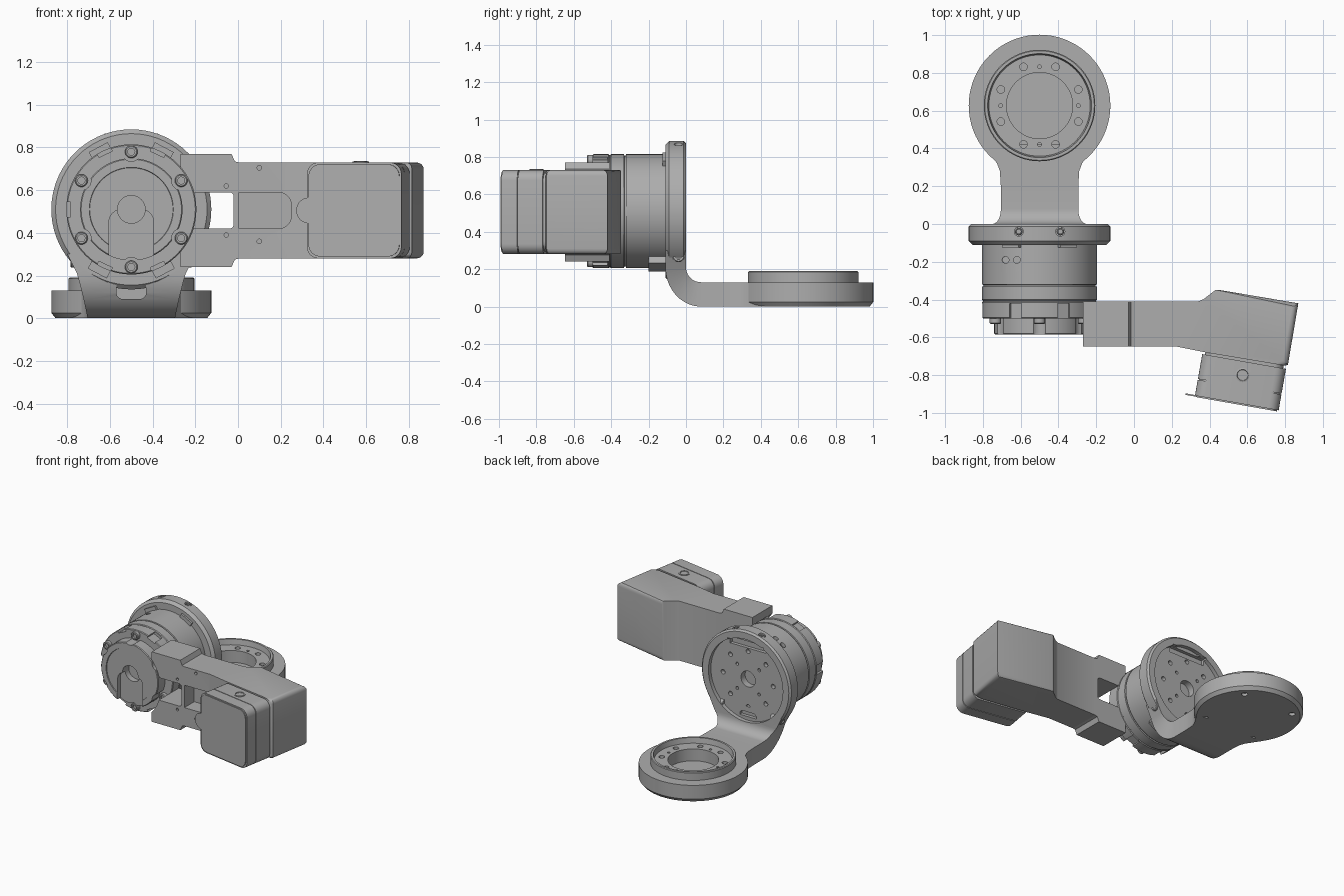
import bpy, bmesh, math
from mathutils import Matrix, Vector

if "Cube" in bpy.data.objects:
    bpy.data.objects.remove(bpy.data.objects["Cube"])

grey = bpy.data.materials.new("machined_grey")
grey.use_nodes = True
COLOR = (0.42, 0.42, 0.42, 1)
grey.diffuse_color = COLOR
grey.node_tree.nodes["Principled BSDF"].inputs["Base Color"].default_value = COLOR

CX, BASE_Y, HUB_Z = -0.5, 0.627, 0.51
# Part frames: local z becomes the named direction
UP = Matrix.Translation((CX, BASE_Y, 0))
FRONT = Matrix.Translation((CX, 0, HUB_Z)) @ Matrix.Rotation(math.pi / 2, 4, 'X')
ORIGIN_FRONT = Matrix.Rotation(math.pi / 2, 4, 'X')
IDENT = Matrix.Identity(4)


def finish(bm, name, frame):
    bmesh.ops.transform(bm, matrix=frame, verts=bm.verts)
    bmesh.ops.recalc_face_normals(bm, faces=bm.faces)
    me = bpy.data.meshes.new(name)
    bm.to_mesh(me)
    bm.free()
    me.materials.append(grey)
    ob = bpy.data.objects.new(name, me)
    bpy.context.collection.objects.link(ob)
    return ob


def lathe(name, profile, frame, steps=72):
    """Closed solid turned from (radius, height) points that start and end on the axis."""
    bm = bmesh.new()
    vs = [bm.verts.new((r, 0, h)) for r, h in profile]
    es = [bm.edges.new(p) for p in zip(vs, vs[1:])]
    bmesh.ops.spin(bm, geom=vs + es, cent=(0, 0, 0), axis=(0, 0, 1), angle=math.tau, steps=steps)
    bmesh.ops.remove_doubles(bm, verts=bm.verts, dist=1e-5)
    return finish(bm, name, frame)


def rod(name, x, y, r, lo, hi, frame=IDENT, steps=24):
    return lathe(name, [(0, lo), (r, lo), (r, hi), (0, hi)],
                 frame @ Matrix.Translation((x, y, 0)), steps)


def prism(name, pts, lo, hi, frame=IDENT):
    bm = bmesh.new()
    face = bm.faces.new([bm.verts.new((x, y, lo)) for x, y in pts])
    res = bmesh.ops.extrude_face_region(bm, geom=[face])
    verts = [g for g in res["geom"] if isinstance(g, bmesh.types.BMVert)]
    bmesh.ops.translate(bm, verts=verts, vec=(0, 0, hi - lo))
    return finish(bm, name, frame)


def rounded(x0, x1, y0, y1, r, n=6):
    pts = []
    for k, (cx, cy) in enumerate([(x1 - r, y1 - r), (x0 + r, y1 - r), (x0 + r, y0 + r), (x1 - r, y0 + r)]):
        for i in range(n + 1):
            a = math.pi / 2 * (k + i / n)
            pts.append((cx + r * math.cos(a), cy + r * math.sin(a)))
    return pts


def rect(x0, x1, y0, y1):
    return [(x0, y0), (x1, y0), (x1, y1), (x0, y1)]


def cut(ob, cutters):
    for c in cutters:
        c.hide_render = True
        mod = ob.modifiers.new("cut", 'BOOLEAN')
        mod.operation, mod.solver, mod.object = 'DIFFERENCE', 'EXACT', c
    bpy.context.view_layer.update()
    old = ob.data
    ob.data = bpy.data.meshes.new_from_object(ob.evaluated_get(bpy.context.evaluated_depsgraph_get()))
    ob.modifiers.clear()
    bpy.data.meshes.remove(old)
    for c in cutters:
        bpy.data.objects.remove(c)


def polar(r, deg):
    return r * math.cos(math.radians(deg)), r * math.sin(math.radians(deg))


def screw(name, x, y, r, base, top, frame):
    return lathe(name, [(0, base), (r, base), (r, top - .005), (r - .005, top), (r * .55, top),
                        (r * .55, top - .015), (0, top - .015)], frame @ Matrix.Translation((x, y, 0)), 18)


# Base mounting ring, open at the top
base = lathe("base_ring", [(0, 0), (.355, 0), (.375, .025), (.375, .13), (.295, .13), (.295, .185),
                           (.29, .19), (.275, .19), (.268, .15), (.175, .15), (.175, .06), (0, .06)], UP)
holes = [rod("hole", *polar(.222, a), .02, .1, .3, UP, 16) for a in range(0, 360, 45) for a in [a + 22.5] ]
holes += [rod("pin_hole", *polar(.206, a), .01, .1, .3, UP, 12) for a in range(0, 360, 90)]
holes += [rod("foot_hole", *polar(.3, a), .022, -.1, .02, UP, 16) for a in range(45, 360, 90)]
cut(base, holes)

# Curved neck from the base ring up to the upright flange: (outer, inner, half width)
stations = [((y, 0), (y, .13), w) for y, w in [(.42, .29), (.36, .25), (.32, .225), (.28, .21), (.2, .205)]]
for i in range(11):
    a = math.pi / 2 * i / 10
    s, c = math.sin(a), math.cos(a)
    stations.append(((.08 - .19 * s, .21 - .21 * c), (.08 - .08 * s, .21 - .08 * c), .205 + .05 * (i / 10) ** 2))
stations.append(((-.11, .3), (0, .3), .3))
bm = bmesh.new()
rings = []
for o, n, w in stations:
    rings.append([bm.verts.new((CX + sx * w, *p)) for sx, p in [(-1, o), (1, o), (1, n), (-1, n)]])
for a, b in zip(rings, rings[1:]):
    for k in range(4):
        bm.faces.new((a[k], a[(k + 1) % 4], b[(k + 1) % 4], b[k]))
bm.faces.new(rings[0])
bm.faces.new(rings[-1])
neck = finish(bm, "curved_neck", IDENT)
cut(neck, [rod("recess", 0, 0, .312, -.2, .03, FRONT, 72),
           prism("channel", rounded(CX - .07, CX + .07, .09, .26, .03), .015, .3, ORIGIN_FRONT)])
for s in (-1, 1):
    side = Matrix.Translation((CX, -.04, .27)) @ Matrix.Rotation(s * math.pi / 2, 4, 'Y')
    screw("neck_screw", 0, 0, .033, .2, .285, side)

# Upright flange with recessed back plate
flange = lathe("upright_flange", [(0, .08), (.06, .08), (.06, .03), (.312, .03), (.312, 0), (.362, 0),
                                  (.375, .013), (.375, .09), (.355, .11), (0, .11)], FRONT)
holes = [rod("bolt_hole", *polar(.21, a), .017, -.1, .06, FRONT, 14) for a in range(0, 360, 45)]
holes += [rod("pin_hole", *polar(.13, a), .012, -.1, .06, FRONT, 12) for a in range(45, 360, 90)]
holes += [prism("step", rect(-.15, .15, min(s * .235, s * .285), max(s * .235, s * .285)), -.1, .055, FRONT)
          for s in (-1, 1)]
holes += [rod("rim_hole", CX + s * .11, -.04, .024, .8, 1, IDENT, 16) for s in (-1, 1)]
cut(flange, holes)
for s in (-1, 1):
    screw("rim_screw", CX + s * .11, -.04, .02, .8, .865, IDENT)

# Actuator housing with a groove and an outer face ring
body = lathe("actuator_housing", [(0, .1), (.305, .1), (.305, .32), (.297, .322), (.297, .33), (.305, .332),
                                  (.305, .4), (.3, .405), (.3, .41), (.305, .415), (.305, .495), (.3, .5), (0, .5)], FRONT)
cut(body, [rod("side_hole", x, -.19, .018, .72, .9, IDENT, 16) for x in (-.68, -.62)]
    + [prism("edge_notch", rect(.285, .4, -.035, .035), .42, .6, FRONT @ Matrix.Rotation(math.radians(a), 4, 'Z'))
       for a in (65, 115, 180, 245, 295)])
for a in (62, 118, 242, 298):
    turn = FRONT @ Matrix.Rotation(math.radians(a), 4, 'Z')
    top = .34 if a > 180 else .33
    prism("clamp_lug", rect(.27, top, -.05, .05), .1, .2 if a > 180 else .125, turn)

# Output disc with bolt notches, stepped centre, bore and slot
disc = lathe("output_disc", [(0, .48), (.24, .48), (.24, .58), (.235, .585), (.197, .585), (.195, .578), (0, .578)], FRONT)
angles = range(30, 390, 60)
cut(disc, [rod("bolt_notch", *polar(.27, a), .045, .495, .7, FRONT) for a in angles]
    + [rod("bore", 0, 0, .065, .49, .7, FRONT, 32),
       prism("slot", rounded(-.105, .105, -.4, 0, .06), .545, .7, FRONT)])
for a in angles:
    screw("face_bolt", *polar(.27, a), .03, .49, .53, FRONT)

# Forked bracket that grips the disc
fork = prism("fork_bracket", [(-.27, .24), (-.03, .24), (-.015, .275), (.004, .28), (.004, .73), (-.015, .735),
                              (-.03, .77), (-.27, .77)], .41, .648, ORIGIN_FRONT)
cut(fork, [rod("clearance", 0, 0, .304, .3, .8, FRONT, 72),
           prism("window", rounded(-.6, -.02, .42, .59, .02), .3, .8, ORIGIN_FRONT)]
    + [rod("pin_hole", -.055, z, .01, .6, .8, ORIGIN_FRONT, 12) for z in (.39, .62)])

# Forearm case, bent in plan, with rounded far edges
plan = [(.004, -.41), (.34, -.41), (.37, -.397), (.43, -.35), (.445, -.348), (.87, -.42), (.815, -.745),
        (.8, -.75), (.38, -.68), (.22, -.648), (.004, -.648)]
arm = prism("forearm_case", plan, .28, .73)
bm = bmesh.new()
bm.from_mesh(arm.data)
far = [e for e in bm.edges if max(v.co.x for v in e.verts) > .81
       and abs(e.verts[0].co.z - e.verts[1].co.z) < .01]
bmesh.ops.bevel(bm, geom=far, offset=.03, segments=4, profile=.5, affect='EDGES')
bm.to_mesh(arm.data)
bm.free()
cut(arm, [prism("pocket", rounded(-.1, .25, .42, .59, .06), .53, .8, ORIGIN_FRONT)]
    + [rod("cover_hole", .1, z, .011, .6, .8, ORIGIN_FRONT, 12) for z in (.36, .705)])

# Motor pack, turned to sit square on the angled case
MOTOR = Matrix.Translation((.585, -.716, .505)) @ Matrix.Rotation(math.radians(-10), 4, 'Z') @ ORIGIN_FRONT
for name, half, lo, hi in [("motor_joint", .21, -.03, .015), ("motor_body", .225, .012, .145),
                           ("motor_seam", .219, .14, .155), ("motor_cap", .225, .15, .235),
                           ("motor_end_plate", .216, .23, .242)]:
    prism(name, rounded(-half, half, -half, half, .055), lo, hi, MOTOR)
rod("end_tab", -.215, 0, .06, .232, .24, MOTOR, 32)
lathe("motor_button", [(0, .7), (.038, .7), (.038, .734), (.03, .736), (.028, .731), (0, .731)],
      Matrix.Translation((.575, -.8, 0)), 24)

# Smooth the curved surfaces, keep the machined edges
for ob in bpy.context.scene.objects:
    if ob.type == 'MESH':
        bpy.ops.object.select_all(action='DESELECT')
        ob.select_set(True)
        bpy.context.view_layer.objects.active = ob
        bpy.ops.object.shade_smooth_by_angle(angle=math.radians(30))
